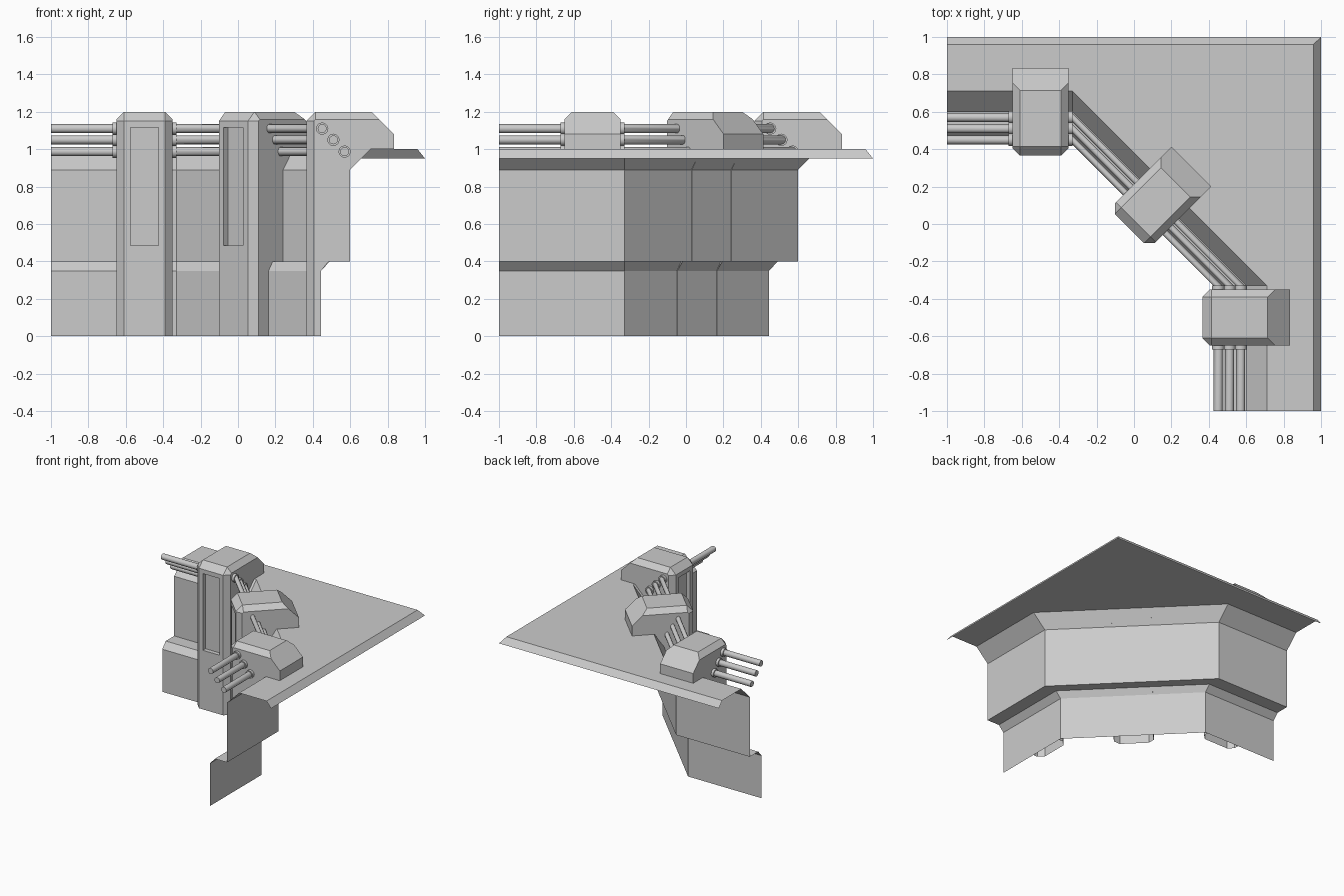
import bpy, bmesh, math
from mathutils import Matrix, Vector

if "Cube" in bpy.data.objects:
    bpy.data.objects.remove(bpy.data.objects["Cube"])

BEND = -0.33


def finish(name, bm, facing, matrix=None, smooth=False):
    """Clean the mesh, point its normals outward and link it."""
    bmesh.ops.remove_doubles(bm, verts=bm.verts, dist=1e-5)
    bmesh.ops.recalc_face_normals(bm, faces=bm.faces)
    bm.normal_update()
    if facing and sum(f.normal.dot(Vector(facing)) * f.calc_area() for f in bm.faces) < 0:
        bmesh.ops.reverse_faces(bm, faces=bm.faces)
    me = bpy.data.meshes.new(name)
    bm.to_mesh(me)
    bm.free()
    ob = bpy.data.objects.new(name, me)
    bpy.context.collection.objects.link(ob)
    if matrix:
        ob.matrix_world = matrix
    if smooth:
        bpy.ops.object.select_all(action='DESELECT')
        ob.select_set(True)
        bpy.context.view_layer.objects.active = ob
        bpy.ops.object.shade_smooth_by_angle(angle=math.radians(40))
    return ob


def sweep(name, rows, facing=None, closed=False, smooth=False):
    """Carry a section of (offset, z, bend) rows around the two-bend corner."""
    bm = bmesh.new()
    rings = [[bm.verts.new(c) for c in ((-1, p, z), (b, p, z), (p, b, z), (p, -1, z))]
             for p, z, b in rows]
    pairs = list(zip(rings, rings[1:]))
    if closed:
        pairs.append((rings[-1], rings[0]))
        for end in (0, 3):
            bm.faces.new([r[end] for r in rings])
    for r, s in pairs:
        for i in range(3):
            bm.faces.new((r[i], r[i + 1], s[i + 1], s[i]))
    return finish(name, bm, facing, smooth=smooth)


# Stepped wall and the deck with its sloped outer rim
wall = [(.445, 0), (.445, .35), (.49, .40), (.60, .40), (.60, .89), (.71, 1.0)]
sweep("stepped_wall", [(p, z, BEND) for p, z in wall], (-1, -1, .3))
sweep("deck", [(.71, 1, BEND), (.96, 1, .96), (1, .95, 1)], (0, 0, 1))


# Pillars: chamfered front and top, slotted front, sloped back on the deck
def pillar(name, x, y, turn, low, up, top):
    bm = bmesh.new()

    def face(*pts):
        bm.faces.new([bm.verts.new(p) for p in pts])

    inner = [(0, 0), (0, 1.15), (.05, 1.2), (.35, 1.2)]
    outer = [(.04, 0), (.04, 1.15), (.05, 1.16), (.39, 1.16)]
    side = outer + [(.47, 1.08), (.47, 1.0), (top, 1.0), (up, .89), (up, .4),
                    (low + .04, .4), (low, .35), (low, 0)]
    for s in (-1, 1):
        a = [(s * .11, *p) for p in inner]
        b = [(s * .15, *p) for p in outer]
        for i in range(3):
            face(a[i], a[i + 1], b[i + 1], b[i])
        face(*[(s * .15, *p) for p in side])
    # front bevel and top
    for p, q in zip(inner[1:], inner[2:]):
        face((-.11, *p), (.11, *p), (.11, *q), (-.11, *q))
    # back slope and back wall
    face((-.11, .35, 1.2), (.11, .35, 1.2), (.15, .39, 1.16),
         (.15, .47, 1.08), (-.15, .47, 1.08), (-.15, .39, 1.16))
    face((-.15, .47, 1.08), (.15, .47, 1.08), (.15, .47, 1), (-.15, .47, 1))

    # front frame and recessed slot
    def rect(w, d, z0, z1):
        return [(-w, d, z0), (w, d, z0), (w, d, z1), (-w, d, z1)]

    rings = [rect(.11, 0, 0, 1.15), rect(.075, 0, .485, 1.115), rect(.075, .035, .485, 1.115)]
    for r, s in zip(rings, rings[1:]):
        for i in range(4):
            j = (i + 1) % 4
            face(r[i], r[j], s[j], s[i])
    face(*rings[2])
    finish(name, bm, (0, -1, 1),
           Matrix.Translation((x, y, 0)) @ Matrix.Rotation(math.radians(turn), 4, 'Z'))


pillar("left_pillar", -.5, .365, 0, .08, .235, .345)
pillar("middle_pillar", -.025, -.025, -45, .12, .23, .30)
pillar("right_pillar", .365, -.5, -90, .08, .235, .345)

# Three pipes following the wall, with collars where they enter the end pillars
for n, (p, z) in enumerate([(.45, 1.11), (.51, 1.05), (.57, .987)], 1):
    ring = [(p + .024 * math.cos(t), z + .024 * math.sin(t), BEND)
            for t in (math.tau * k / 12 for k in range(12))]
    sweep(f"pipe_{n}", ring, closed=True, smooth=True)
    for c in (-.66, -.34):
        for leg, loc, axis in (("left", (c, p, z), 'Y'), ("right", (p, c, z), 'X')):
            bm = bmesh.new()
            bmesh.ops.create_cone(bm, cap_ends=True, segments=12, radius1=.033,
                                  radius2=.033, depth=.022)
            finish(f"{leg}_collar", bm, None,
                   Matrix.Translation(loc) @ Matrix.Rotation(math.pi / 2, 4, axis), True)
